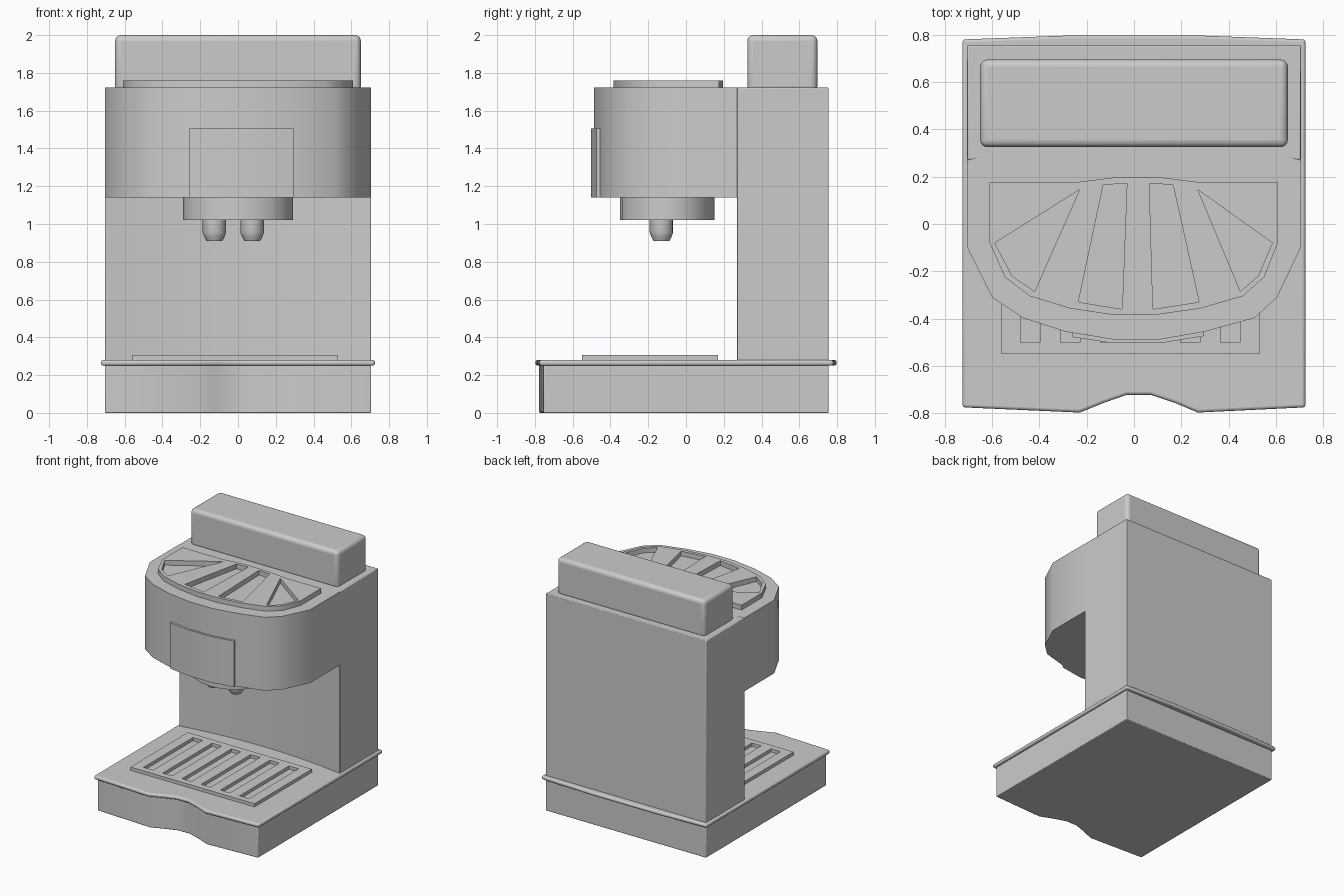
import bpy, bmesh, math

if "Cube" in bpy.data.objects:
    bpy.data.objects.remove(bpy.data.objects["Cube"])


def plate(name, loops, z0, z1, bevel=0.0, segs=2, angle=40):
    """Extrude an outline (first loop) with holes (other loops) from z0 to z1."""
    cu = bpy.data.curves.new(name + "_outline", 'CURVE')
    cu.dimensions = '2D'
    cu.fill_mode = 'BOTH'
    cu.extrude = (z1 - z0) / 2
    for pts in loops:
        sp = cu.splines.new('POLY')
        sp.points.add(len(pts) - 1)
        for p, (x, y) in zip(sp.points, pts):
            p.co = (x, y, 0, 1)
        sp.use_cyclic_u = True
    tmp = bpy.data.objects.new(name + "_tmp", cu)
    bpy.context.collection.objects.link(tmp)
    dg = bpy.context.evaluated_depsgraph_get()
    me = bpy.data.meshes.new_from_object(tmp.evaluated_get(dg))
    bpy.data.objects.remove(tmp)
    me.name = name
    bm = bmesh.new()
    bm.from_mesh(me)
    bmesh.ops.remove_doubles(bm, verts=bm.verts, dist=1e-4)
    bmesh.ops.dissolve_limit(bm, angle_limit=0.01, verts=bm.verts, edges=bm.edges)
    bmesh.ops.translate(bm, verts=bm.verts, vec=(0, 0, (z0 + z1) / 2))
    bmesh.ops.recalc_face_normals(bm, faces=bm.faces)
    bm.to_mesh(me)
    bm.free()
    ob = bpy.data.objects.new(name, me)
    bpy.context.collection.objects.link(ob)
    smooth(ob, angle)
    if bevel:
        m = ob.modifiers.new("round", 'BEVEL')
        m.width, m.segments = bevel, segs
        m.limit_method, m.angle_limit = 'ANGLE', math.radians(45)
    return ob


def smooth(ob, angle=40):
    bpy.ops.object.select_all(action='DESELECT')
    ob.select_set(True)
    bpy.context.view_layer.objects.active = ob
    bpy.ops.object.shade_smooth_by_angle(angle=math.radians(angle))


def rect(x0, x1, y0, y1):
    return [(x0, y0), (x1, y0), (x1, y1), (x0, y1)]


def lathe(name, profile, x, y, n=16):
    """Closed solid of revolution from (radius, z) points."""
    bm = bmesh.new()
    rings = [[bm.verts.new((x + r * math.cos(2 * math.pi * i / n),
                            y + r * math.sin(2 * math.pi * i / n), z))
              for i in range(n)] for r, z in profile]
    for a, b in zip(rings, rings[1:]):
        for i in range(n):
            j = (i + 1) % n
            bm.faces.new((a[i], a[j], b[j], b[i]))
    bm.faces.new(rings[0])
    bm.faces.new(rings[-1])
    bmesh.ops.recalc_face_normals(bm, faces=bm.faces)
    me = bpy.data.meshes.new(name)
    bm.to_mesh(me)
    bm.free()
    ob = bpy.data.objects.new(name, me)
    bpy.context.collection.objects.link(ob)
    smooth(ob, 30)
    return ob


def base_outline(d):
    """Base footprint with a scooped front, inset by d."""
    w = 0.725 - d
    front = [(-w, -0.775 + d), (-0.23, -0.797 + d), (-0.125, -0.755 + d), (-0.03, -0.722 + d),
             (0.07, -0.722 + d), (0.17, -0.755 + d), (0.27, -0.797 + d), (w, -0.775 + d)]
    back = [(w, 0.78 - d), (0.27, 0.797 - d), (-0.27, 0.797 - d), (-w, 0.78 - d)]
    return front + back


# Base tray and its overhanging rim
plate("base", [base_outline(0.02) [:8] + rect(-0.705, 0.705, 0, 0.755)[2:]], 0, 0.26, 0.005)
plate("base_rim", [base_outline(0)], 0.25, 0.28, 0.012, 3)

# Drip grille with six slots
slots = [rect(x, x + 0.083, -0.5, 0.12) for x in [-0.48 + 0.169 * i for i in range(6)]]
plate("drip_grille", [rect(-0.56, 0.53, -0.55, 0.17)] + slots, 0.275, 0.306)

# Rear column with a gently hollowed front
arc = [(x, 0.27 + 0.06 * (1 - (x / 0.705) ** 2)) for x in [-0.705 + 0.141 * i for i in range(11)]]
plate("column", [arc + [(0.705, 0.755), (-0.705, 0.755)]], 0.27, 1.722, 0.005)

# Water tank
plate("water_tank", [rect(-0.65, 0.65, 0.325, 0.695)], 1.70, 2.0, 0.03, 4)

# Overhanging brew head
head = [(-0.705, 0.27), (-0.705, -0.1), (-0.6, -0.31), (-0.47, -0.397), (-0.29, -0.455),
        (-0.09, -0.488), (0.11, -0.488), (0.3, -0.455), (0.51, -0.397), (0.605, -0.31),
        (0.705, -0.1), (0.705, 0.27), (0.4, 0.34), (-0.4, 0.34)]
plate("brew_head", [head], 1.14, 1.722)

# Cup warmer on top with four fanned openings
rim = [(-0.61, 0.175), (-0.61, -0.08), (-0.545, -0.225), (-0.44, -0.305), (-0.27, -0.357),
       (-0.09, -0.384), (0.09, -0.384), (0.28, -0.357), (0.46, -0.305), (0.55, -0.225),
       (0.608, -0.08), (0.608, 0.175), (0.29, 0.175), (0.12, 0.196), (-0.09, 0.196), (-0.26, 0.175)]
fan = [[(-0.23, 0.145), (-0.588, -0.08), (-0.515, -0.22), (-0.42, -0.285)],
       [(-0.13, 0.165), (-0.235, -0.33), (-0.05, -0.36), (-0.03, 0.172)],
       [(0.065, 0.172), (0.08, -0.36), (0.275, -0.33), (0.165, 0.165)],
       [(0.27, 0.145), (0.45, -0.285), (0.525, -0.22), (0.585, -0.08)]]
plate("cup_warmer", [rim] + fan, 1.715, 1.76)

# Curved front panel on the head
panel = [(-0.26, -0.43), (-0.26, -0.478), (-0.09, -0.504), (0.11, -0.504), (0.295, -0.474),
         (0.295, -0.43)]
plate("front_panel", [panel], 1.14, 1.505)

# Spout holder under the head
ring = [(0.29 * math.cos(a), -0.1 + 0.25 * math.sin(a))
        for a in [math.tau * i / 20 for i in range(20)]]
plate("spout_holder", [ring], 1.02, 1.15)

# Pair of spouts
for side, x in (("left", -0.125), ("right", 0.075)):
    lathe("spout_" + side, [(0.062, 1.03), (0.062, 0.955), (0.055, 0.935), (0.042, 0.91)], x, -0.13)
